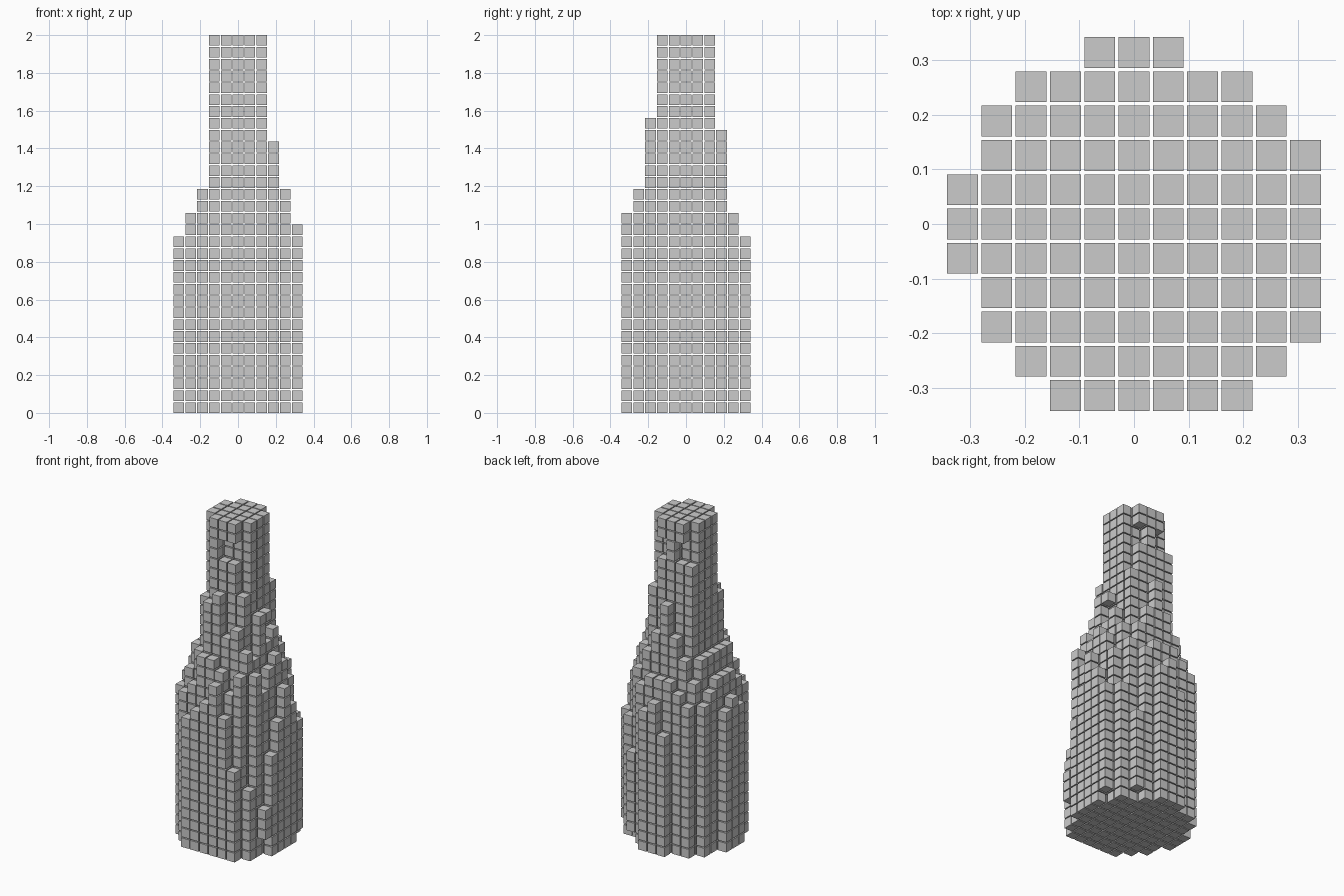
import bpy, bmesh
from mathutils import Matrix, Vector

cube = bpy.data.objects.get("Cube")
if cube:
    bpy.data.objects.remove(cube, do_unlink=True)

PITCH, SIZE = 0.0627, 0.0563
RADIUS = 5

# Layers by squared distance from the axis, in block units
STEPS = ((5, 32), (8, 25), (9, 22), (10, 21), (13, 19), (17, 18),
         (18, 17), (20, 16), (25, 15), (26, 14), (29, 12))

# Weathered columns that differ from the stepped profile
SPECIAL = {
    (0, -3): 25, (-1, -3): 24, (0, 3): 24, (3, 0): 23, (3, -1): 23,
    (-2, 2): 28, (-2, -2): 24, (2, -3): 22, (3, -3): 20,
    (0, -4): 19, (-1, -4): 19, (4, 0): 19, (4, -3): 18, (3, -4): 18,
    (1, -5): 17, (2, -5): 14, (-2, -5): 13, (5, 0): 16, (5, -1): 13,
    (-1, 5): 12, (3, 4): 9, (4, 3): 12, (-4, 3): 15,
    (3, -5): 9, (4, -4): 7, (5, -3): 5, (5, -2): 10,
}
MISSING = {(2, 5), (-2, 5), (-5, 2), (-5, -2)}

# Small hollows and overhangs: column -> first and last empty layer
HOLLOWS = {
    (-1, 2): (28, 29), (1, 2): (28, 29), (0, -2): (28, 29),
    (1, -2): (28, 29), (3, 0): (20, 21),
    (5, 2): (0, 0), (3, 4): (0, 0), (5, -3): (0, 1),
}


def column_height(i, j):
    if (i, j) in MISSING:
        return 0
    if (i, j) in SPECIAL:
        return SPECIAL[i, j]
    d = i * i + j * j
    height = next((h for limit, h in STEPS if d <= limit), 0)
    # Keep the left and rear shoulders a little lower
    if i == -3:
        height = min(height, 19)
    if i == -4 or j == 4:
        height = min(height, 17)
    return height


def build_blocks(name, columns):
    bm = bmesh.new()
    for i, j in columns:
        low, high = HOLLOWS.get((i, j), (-1, -1))
        for k in range(column_height(i, j)):
            if low <= k <= high:
                continue
            centre = Vector((i * PITCH, j * PITCH, k * PITCH + SIZE / 2))
            bmesh.ops.create_cube(bm, size=SIZE, matrix=Matrix.Translation(centre))
    mesh = bpy.data.meshes.new(name)
    bm.to_mesh(mesh)
    bm.free()
    obj = bpy.data.objects.new(name, mesh)
    bpy.context.collection.objects.link(obj)


# Concentric groups of stacked blocks, from the core outwards
groups = {"tower_core": [], "shoulder_columns": [], "outer_columns": []}
for i in range(-RADIUS, RADIUS + 1):
    for j in range(-RADIUS, RADIUS + 1):
        d = i * i + j * j
        part = ("tower_core" if d <= 5 else
                "shoulder_columns" if d <= 13 else "outer_columns")
        groups[part].append((i, j))

for name, columns in groups.items():
    build_blocks(name, columns)
